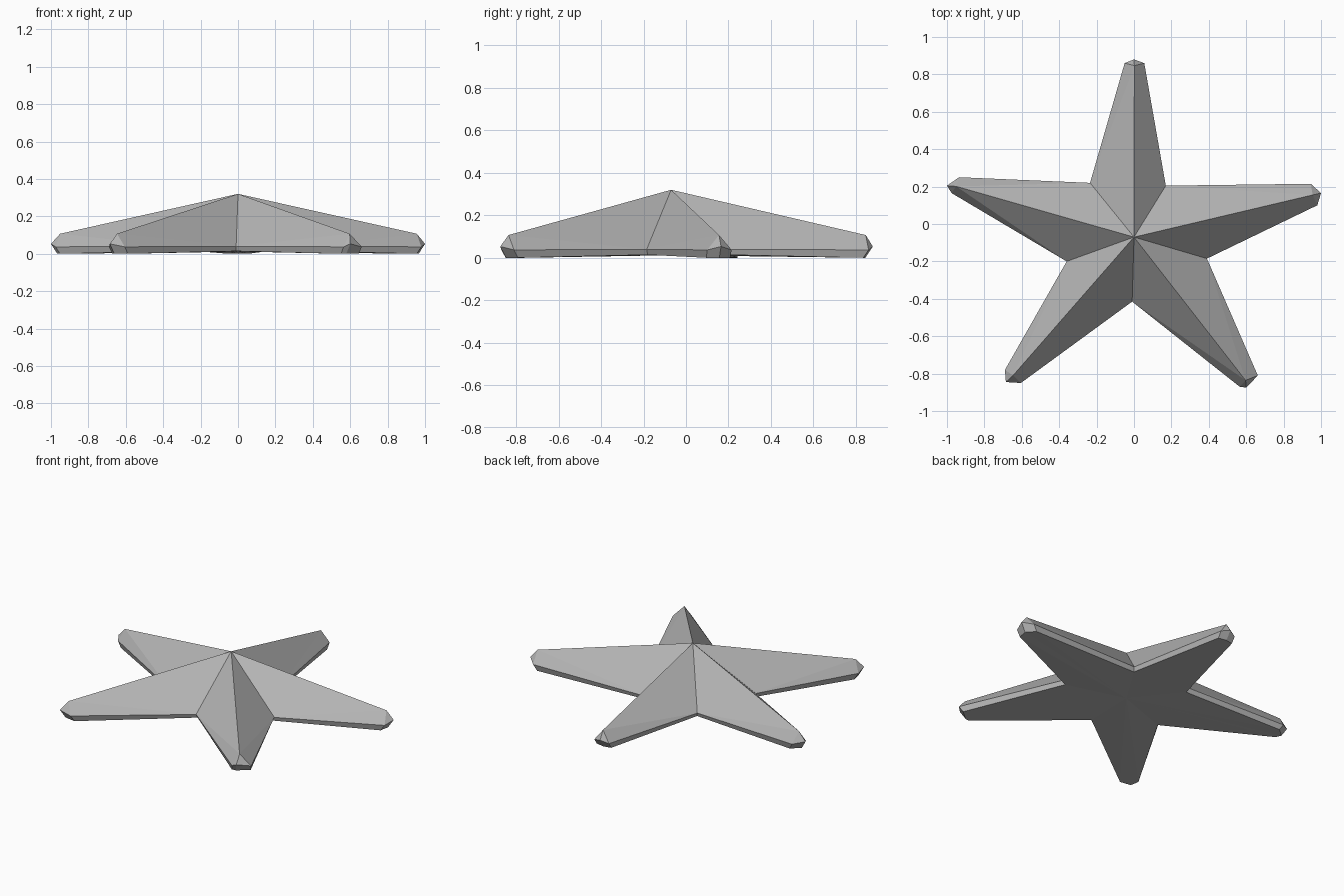
import bpy, bmesh
from mathutils import Vector

cube = bpy.data.objects.get("Cube")
if cube:
    bpy.data.objects.remove(cube, do_unlink=True)

mat = bpy.data.materials.new("stone_grey")
mat.use_nodes = True
grey = (0.46, 0.46, 0.46, 1)
mat.diffuse_color = grey
mat.node_tree.nodes["Principled BSDF"].inputs["Base Color"].default_value = grey

# Arms counter-clockwise: first corner, tip, second corner, then the valley after the arm
ARMS = [
    [(0.98, 0.10), (1.0, 0.165), (0.945, 0.215), (0.17, 0.205)],
    [(0.055, 0.86), (0.0, 0.88), (-0.05, 0.86), (-0.235, 0.22)],
    [(-0.935, 0.25), (-1.0, 0.205), (-0.975, 0.165), (-0.36, -0.20)],
    [(-0.69, -0.78), (-0.685, -0.845), (-0.605, -0.85), (-0.01, -0.415)],
    [(0.565, -0.87), (0.60, -0.875), (0.662, -0.81), (0.39, -0.185)],
]
CENTRE = Vector((0, -0.07))

bm = bmesh.new()


def vert(xy, z, inset=0.0):
    """Add a vertex, moved towards the centre by the inset."""
    p = Vector(xy)
    p += (CENTRE - p).normalized() * inset
    return bm.verts.new((p.x, p.y, z))


apex = vert(CENTRE, 0.32)
base = vert(CENTRE, 0.012)
valleys = [(vert(a[3], 0.04), vert(a[3], 0.014, 0.015)) for a in ARMS]

for i, (c1, tip, c2, _) in enumerate(ARMS):
    v1, w1 = valleys[i - 1]
    v2, w2 = valleys[i]
    # rounded arm end: ridge point, rim points and inset underside points
    mid = (Vector(c1) + Vector(c2) + Vector(tip)) / 3
    ridge = vert(mid, 0.107, 0.02)
    a, t, b = vert(c1, 0.037), vert(tip, 0.053), vert(c2, 0.037)
    d, u, e = vert(c1, 0.0, 0.025), vert(tip, 0.0, 0.035), vert(c2, 0.0, 0.025)
    for face in [
        (apex, v1, ridge), (apex, ridge, v2),          # roof planes
        (ridge, v1, a), (ridge, b, v2),                # shoulder slivers
        (ridge, a, t), (ridge, t, b),                  # end cap
        (a, d, u, t), (t, u, e, b),                    # cap underside
        (v1, w1, d, a), (b, e, w2, v2),                # thin side walls
        (base, d, w1), (base, u, d), (base, e, u), (base, w2, e),
    ]:
        bm.faces.new(face)

bmesh.ops.recalc_face_normals(bm, faces=bm.faces[:])
mesh = bpy.data.meshes.new("five_armed_star")
bm.to_mesh(mesh)
bm.free()
mesh.materials.append(mat)
star = bpy.data.objects.new("five_armed_star", mesh)
bpy.context.scene.collection.objects.link(star)
